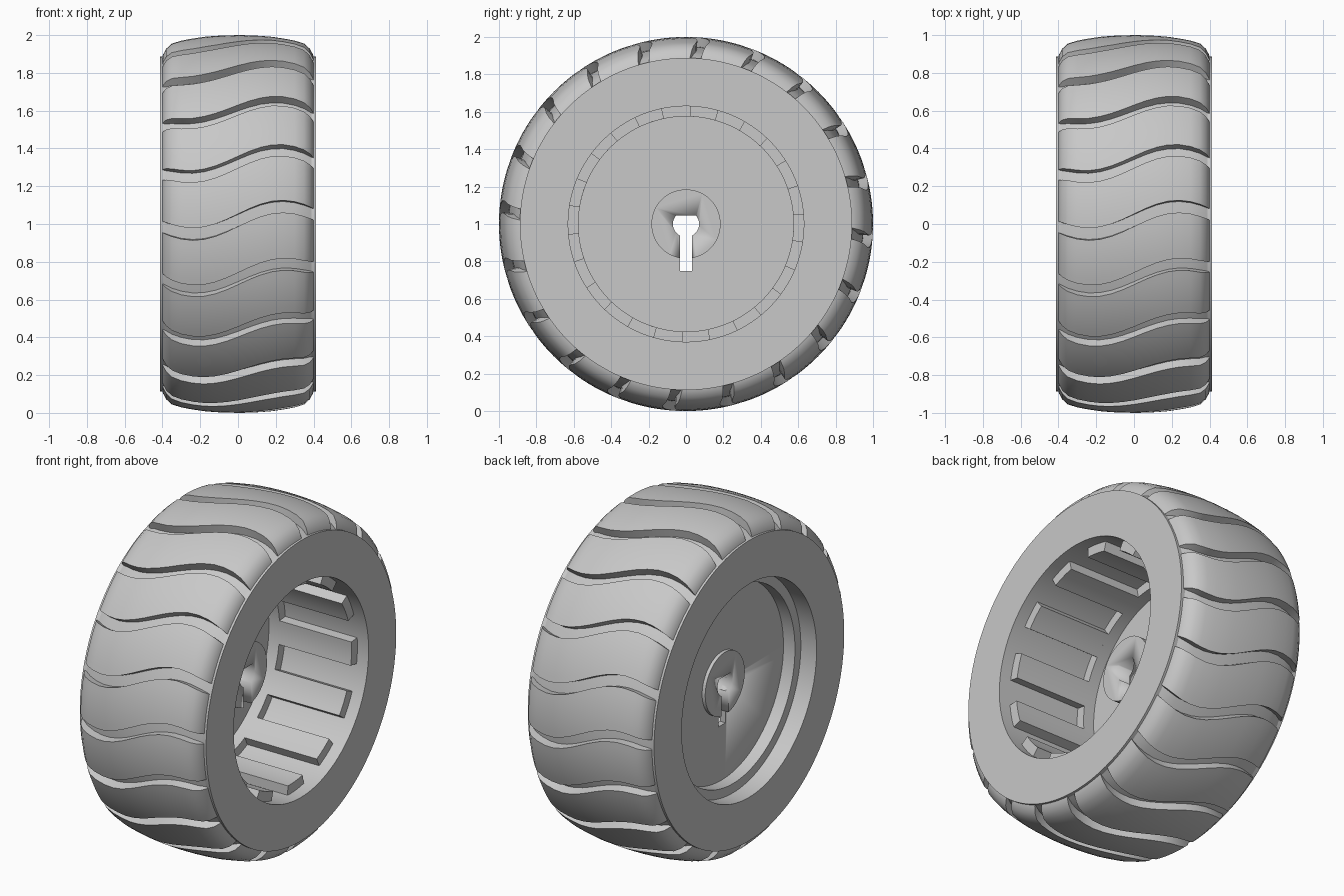
import bpy, bmesh
from math import sin, cos, pi, radians, tau

old = bpy.data.objects.get("Cube")
if old:
    bpy.data.objects.remove(old, do_unlink=True)

grey = bpy.data.materials.new("plain_grey")
grey.use_nodes = True
grey.diffuse_color = (0.58, 0.58, 0.58, 1)
grey.node_tree.nodes["Principled BSDF"].inputs["Base Color"].default_value = (0.58, 0.58, 0.58, 1)


def polar(x, r, a):
    """Point around the axle; angle 0 is the front, rising to the top."""
    return (x, -r * cos(a), 1 + r * sin(a))


def finish(name, bm, angle=30):
    bmesh.ops.recalc_face_normals(bm, faces=bm.faces)
    mesh = bpy.data.meshes.new(name)
    bm.to_mesh(mesh)
    bm.free()
    mesh.materials.append(grey)
    ob = bpy.data.objects.new(name, mesh)
    bpy.context.collection.objects.link(ob)
    bpy.ops.object.select_all(action="DESELECT")
    ob.select_set(True)
    bpy.context.view_layer.objects.active = ob
    bpy.ops.object.shade_smooth_by_angle(angle=radians(angle))
    return ob


def lathe(name, profile, start=0.0, sweep=tau, steps=128):
    """Turn a closed (x, radius) profile around the axle."""
    bm = bmesh.new()
    full = sweep >= tau
    rings = [[bm.verts.new(polar(x, r, start + sweep * i / steps)) for x, r in profile]
             for i in range(steps if full else steps + 1)]
    n = len(profile)
    for i in range(steps):
        a, b = rings[i], rings[(i + 1) % len(rings)]
        for j in range(n):
            k = (j + 1) % n
            bm.faces.new((a[j], a[k], b[k], b[j]))
    if not full:
        bm.faces.new(rings[0])
        bm.faces.new(rings[-1])
    return finish(name, bm)


def box_profile(x0, x1, r0, r1):
    return [(x0, r0), (x1, r0), (x1, r1), (x0, r1)]


def prism(name, outline, x0, x1):
    """Extrude a (y, z) outline along the axle."""
    bm = bmesh.new()
    face = bm.faces.new([bm.verts.new((x0, y, 1 + z)) for y, z in outline])
    out = bmesh.ops.extrude_face_region(bm, geom=[face])
    for v in out["geom"]:
        if isinstance(v, bmesh.types.BMVert):
            v.co.x = x1
    return finish(name, bm)


def circle(r, steps):
    return [(r * cos(tau * i / steps), r * sin(tau * i / steps)) for i in range(steps)]


# Tread: wavy lugs and grooves swept across the width
LUGS, GROOVE = 20, 0.066
PITCH = tau / LUGS
half = [(0, 1.0, 0.95), (0.06, 0.999, 0.949), (0.12, 0.996, 0.946), (0.18, 0.991, 0.94),
        (0.24, 0.982, 0.932), (0.30, 0.971, 0.921), (0.35, 0.955, 0.908),
        (0.38, 0.928, 0.892), (0.398, 0.895, 0.884), (0.404, 0.86, 0.86)]
stations = [(-x, t, f) for x, t, f in reversed(half[1:])] + half

columns = []
for k in range(LUGS):
    a = 0.02 + k * PITCH
    columns += [(a - GROOVE / 2, False), (a, False), (a + GROOVE / 2, False)]
    land = PITCH - GROOVE
    columns += [(a + GROOVE / 2 + land * i / 7, True) for i in range(8)]

bm = bmesh.new()
grid = []
for angle, raised in columns:
    grid.append([bm.verts.new(polar(x, top if raised else floor,
                                    angle + 0.075 * sin(tau * x / 0.96)))
                 for x, top, floor in stations])
for i, col in enumerate(grid):
    nxt = grid[(i + 1) % len(grid)]
    for j in range(len(stations) - 1):
        bm.faces.new((col[j], nxt[j], nxt[j + 1], col[j + 1]))
bmesh.ops.remove_doubles(bm, verts=bm.verts, dist=0.0001)
finish("tread", bm, 35)

# Rim barrel with flat side faces
lathe("rim", box_profile(-0.413, 0.413, 0.63, 0.888))

# Inner liner ring around the web
lathe("liner_ring", box_profile(-0.31, -0.13, 0.575, 0.635))

# Raised ribs inside the deep bore
RIBS = 13
for k in range(RIBS):
    centre = radians(182) - k * tau / RIBS
    lathe(f"inner_rib_{k + 1}", box_profile(-0.14, 0.34, 0.575, 0.635),
          centre - pi / RIBS / 2, pi / RIBS, 6)

# Web disc and hub boss
web = prism("web_disc", circle(0.58, 128), -0.235, -0.2)
hub = prism("hub_boss", circle(0.185, 64), -0.255, 0.06)

# Keyhole through web and hub: round bore with a flat top and a long slot
R, FLAT, SLOT = 0.07, 0.045, 0.033
top_y = (R * R - FLAT * FLAT) ** 0.5
low_z = -(R * R - SLOT * SLOT) ** 0.5
right_side = [(top_y, FLAT)]
right_side += [(R * cos(radians(d)), R * sin(radians(d))) for d in range(35, -60, -10)]
right_side += [(SLOT, low_z), (SLOT, -0.25)]
keyhole = right_side + [(-y, z) for y, z in reversed(right_side)]
cutter = prism("keyhole_cutter", keyhole, -0.5, 0.5)
cutter.hide_render = True
for ob in (web, hub):
    bpy.context.view_layer.objects.active = ob
    mod = ob.modifiers.new("keyhole", "BOOLEAN")
    mod.object = cutter
    mod.operation = "DIFFERENCE"
    mod.solver = "EXACT"
    bpy.ops.object.modifier_apply(modifier=mod.name)
bpy.data.objects.remove(cutter, do_unlink=True)
